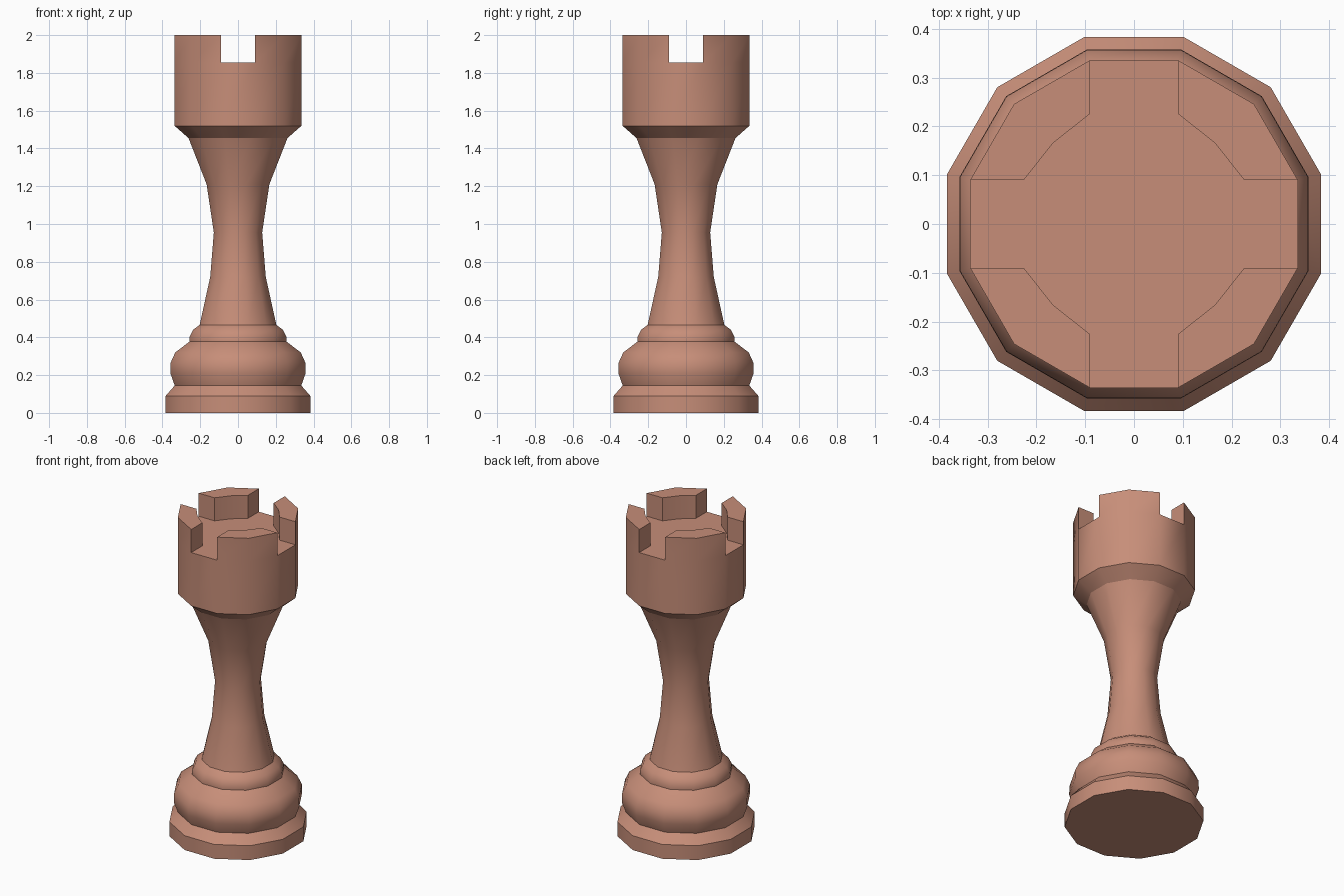
import bpy, bmesh, math

if "Cube" in bpy.data.objects:
    bpy.data.objects.remove(bpy.data.objects["Cube"])

SIDES = 12
FLAT = math.cos(math.radians(15))  # half-width across flats -> corner radius

mat = bpy.data.materials.new("terracotta")
mat.diffuse_color = (0.57, 0.27, 0.19, 1)
mat.use_nodes = True
mat.node_tree.nodes["Principled BSDF"].inputs["Base Color"].default_value = mat.diffuse_color


def ring(bm, half, z):
    r = half / FLAT
    angles = [math.radians(15 + 30 * i) for i in range(SIDES)]
    return [bm.verts.new((r * math.cos(a), r * math.sin(a), z)) for a in angles]


def lathe(bm, profile):
    rings = [ring(bm, *p) for p in profile]
    for a, b in zip(rings, rings[1:]):
        for i in range(SIDES):
            j = (i + 1) % SIDES
            bm.faces.new((a[i], a[j], b[j], b[i]))
    return rings


def finish(bm, name):
    me = bpy.data.meshes.new(name)
    bm.to_mesh(me)
    bm.free()
    me.materials.append(mat)
    ob = bpy.data.objects.new(name, me)
    bpy.context.collection.objects.link(ob)
    bpy.ops.object.select_all(action='DESELECT')
    ob.select_set(True)
    bpy.context.view_layer.objects.active = ob
    bpy.ops.object.shade_smooth_by_angle(angle=math.radians(36))


# Stacked turned parts, open where they join: (half-width, height)
PARTS = {
    "foot": [(0.383, 0), (0.383, 0.09), (0.335, 0.145)],
    "bulb": [(0.335, 0.145), (0.358, 0.21), (0.357, 0.265), (0.332, 0.32), (0.256, 0.378)],
    "collar": [(0.256, 0.378), (0.256, 0.403), (0.238, 0.44), (0.203, 0.466)],
    "stem": [(0.203, 0.466), (0.147, 0.72), (0.128, 0.955), (0.166, 1.21), (0.262, 1.455)],
}
for name, profile in PARTS.items():
    bm = bmesh.new()
    rings = lathe(bm, profile)
    if name == "foot":
        bm.faces.new(rings[0][::-1])
    finish(bm, name)

# Crown: flared cup, level floor and four battlements
bm = bmesh.new()
FLOOR, TOP = 1.855, 2.0
rim = lathe(bm, [(0.262, 1.455), (0.336, 1.52), (0.336, FLOOR)])[-1]
inner = [(0.226, 0.09), (0.166, 0.166), (0.09, 0.226)]
floor = []
for q in range(4):
    c, s = round(math.cos(q * math.pi / 2)), round(math.sin(q * math.pi / 2))
    outer = rim[3 * q:3 * q + 3]
    back = [bm.verts.new((x * c - y * s, x * s + y * c, FLOOR)) for x, y in inner]
    floor += [outer[0]] + back + [outer[2]]
    low = outer + back[::-1]
    high = [bm.verts.new((v.co.x, v.co.y, TOP)) for v in low]
    for i in range(6):
        j = (i + 1) % 6
        bm.faces.new((low[i], low[j], high[j], high[i]))
    bm.faces.new(high)
bm.faces.new(floor)
finish(bm, "crown")
